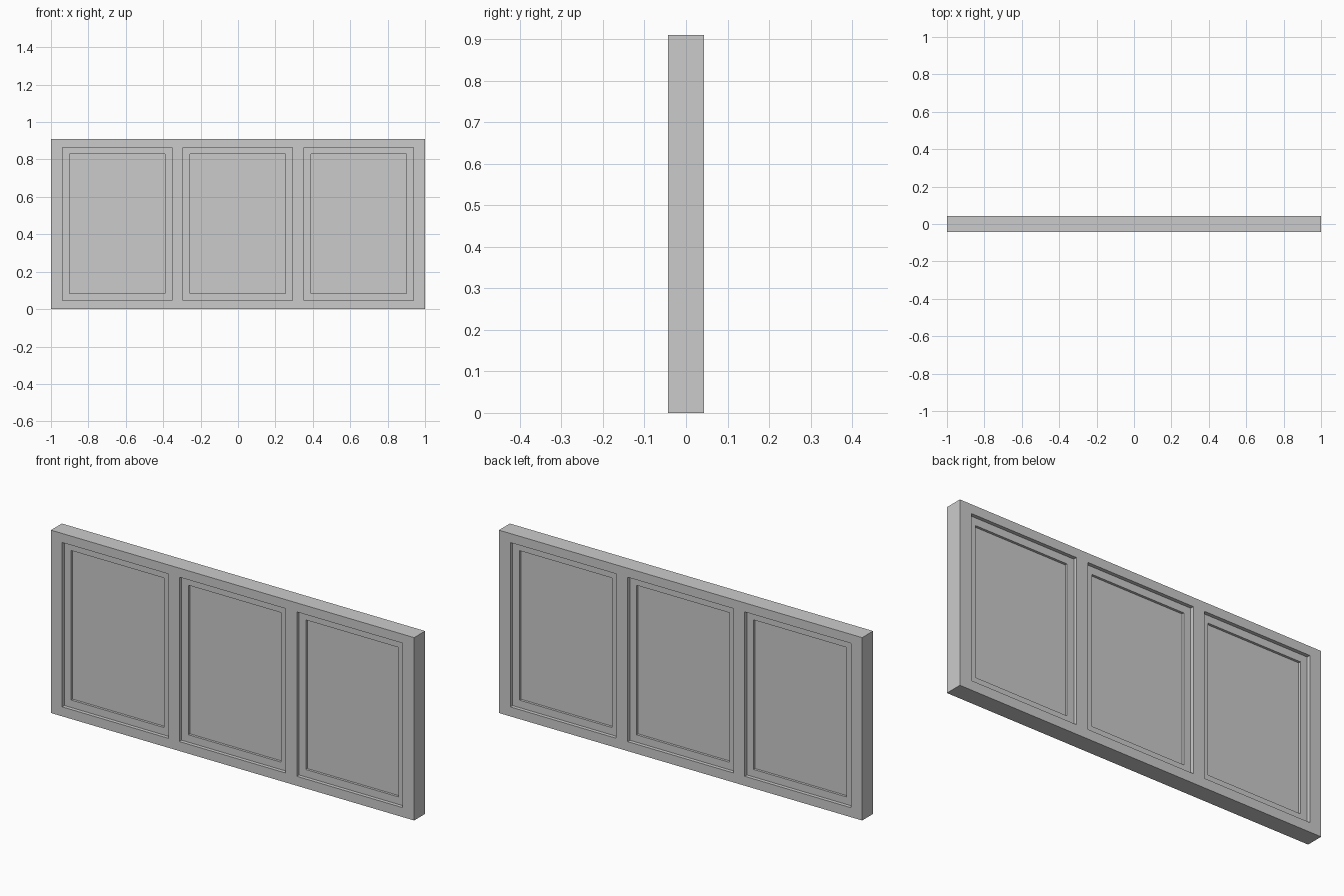
import bpy, bmesh
from mathutils import Vector, Matrix

if "Cube" in bpy.data.objects:
    bpy.data.objects.remove(bpy.data.objects["Cube"])

W, D, H = 2.0, 0.086, 0.91
PANELS = [(-0.938, -0.353), (-0.293, 0.291), (0.354, 0.937)]
Z_LOW, Z_HIGH = 0.047, 0.865
STEP, LEDGE, SINK = 0.018, 0.037, 0.012


def sink(bm, faces, depth):
    """Push faces straight into the slab, leaving square walls."""
    new = bmesh.ops.extrude_discrete_faces(bm, faces=faces)["faces"]
    for f in new:
        f.normal_update()
        offset = Vector((0, depth if f.calc_center_median().y < 0 else -depth, 0))
        bmesh.ops.translate(bm, verts=f.verts, vec=offset)
    return new


# Solid slab
bm = bmesh.new()
bmesh.ops.create_cube(bm, size=1, matrix=Matrix.Translation((0, 0, H / 2))
                      @ Matrix.Diagonal((W, D, H, 1)))

# Stile and rail lines
cuts = [((x, 0, 0), (1, 0, 0)) for pair in PANELS for x in pair]
cuts += [((0, 0, z), (0, 0, 1)) for z in (Z_LOW, Z_HIGH)]
for co, no in cuts:
    bmesh.ops.bisect_plane(bm, geom=bm.verts[:] + bm.edges[:] + bm.faces[:],
                           plane_co=co, plane_no=no)
bm.normal_update()


def is_panel(f):
    c = f.calc_center_median()
    return (abs(f.normal.y) > 0.9 and Z_LOW < c.z < Z_HIGH
            and any(a < c.x < b for a, b in PANELS))


# Two-step recessed panels on front and back
faces = sink(bm, [f for f in bm.faces if is_panel(f)], STEP)
bm.normal_update()
bmesh.ops.inset_individual(bm, faces=faces, thickness=LEDGE, use_even_offset=True)
sink(bm, faces, SINK)
bmesh.ops.recalc_face_normals(bm, faces=bm.faces[:])

mesh = bpy.data.meshes.new("panelled_wall")
bm.to_mesh(mesh)
bm.free()
bpy.context.collection.objects.link(bpy.data.objects.new("panelled_wall", mesh))
